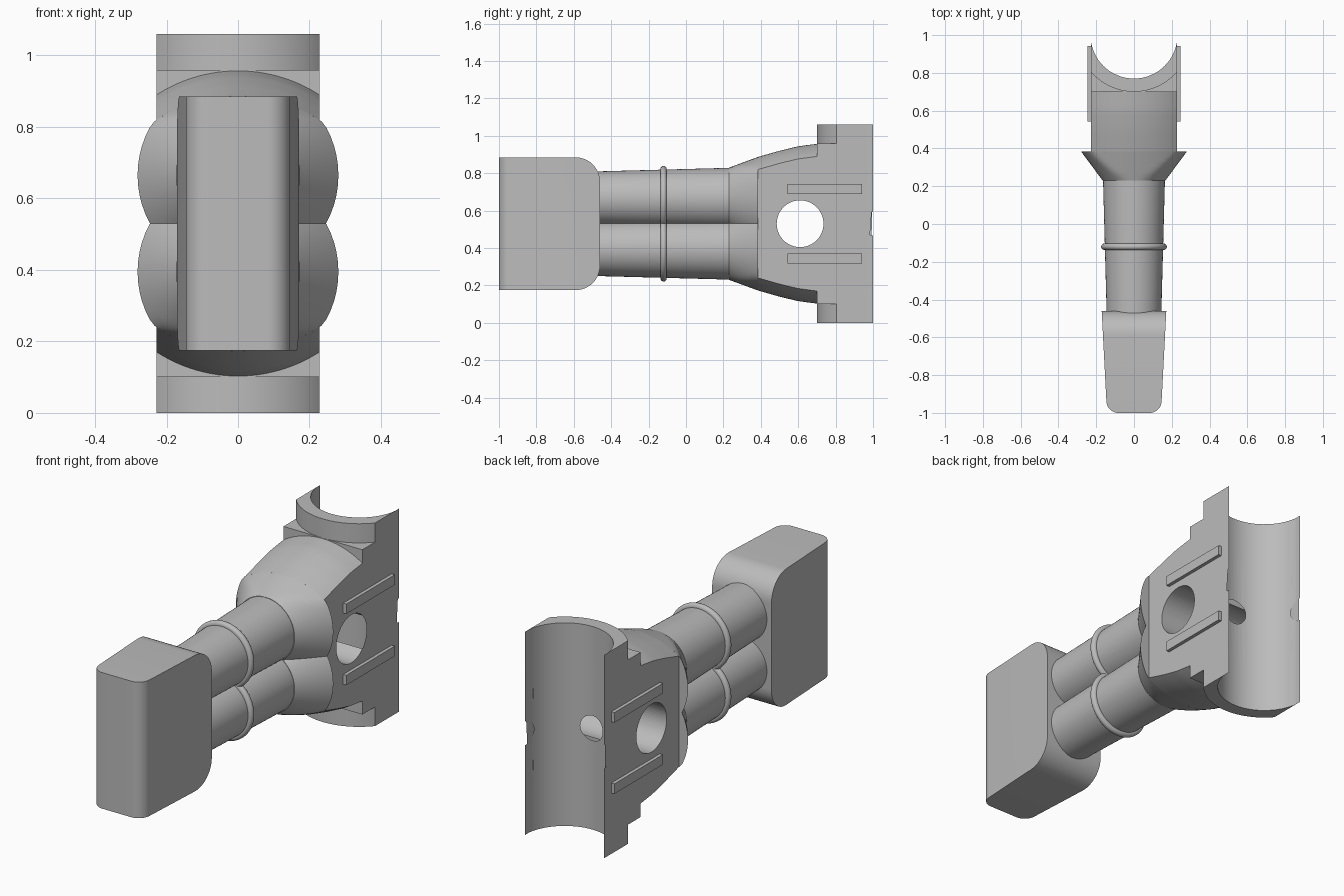
import bpy, bmesh, math
from mathutils import Matrix

if "Cube" in bpy.data.objects:
    bpy.data.objects.remove(bpy.data.objects["Cube"], do_unlink=True)

grey = bpy.data.materials.new("plain grey")
grey.use_nodes = True
COLOUR = (0.5, 0.5, 0.5, 1)
grey.diffuse_color = COLOUR
grey.node_tree.nodes["Principled BSDF"].inputs["Base Color"].default_value = COLOUR

MID = 0.53           # height of the symmetry plane
HALF = 0.228         # half width of the saddle
TUBE = 0.135         # tube axis offset from the symmetry plane
BORE, OUTER = 0.23, 0.3
SEG = 64


def finish(name, bm, smooth=True):
    bmesh.ops.recalc_face_normals(bm, faces=bm.faces)
    mesh = bpy.data.meshes.new(name)
    bm.to_mesh(mesh)
    bm.free()
    mesh.materials.append(grey)
    ob = bpy.data.objects.new(name, mesh)
    bpy.context.collection.objects.link(ob)
    if smooth:
        shade(ob)
    return ob


def shade(ob):
    bpy.ops.object.select_all(action="DESELECT")
    ob.select_set(True)
    bpy.context.view_layer.objects.active = ob
    bpy.ops.object.shade_smooth_by_angle(angle=math.radians(28))


def loft(name, rings):
    """Skin a list of equal-length closed rings and cap both ends."""
    bm = bmesh.new()
    rows = [[bm.verts.new(p) for p in ring] for ring in rings]
    n = len(rows[0])
    for a, b in zip(rows, rows[1:]):
        for i in range(n):
            j = (i + 1) % n
            bm.faces.new((a[i], a[j], b[j], b[i]))
    bm.faces.new(rows[0])
    bm.faces.new(rows[-1])
    return finish(name, bm)


def cylinder(name, radius, length, axis, centre):
    bm = bmesh.new()
    turn = Matrix.Rotation(math.pi / 2, 4, "Y" if axis == "X" else "X")
    bmesh.ops.create_cone(bm, cap_ends=True, segments=SEG, radius1=radius, radius2=radius,
                          depth=length, matrix=Matrix.Translation(centre) @ turn)
    return finish(name, bm, False)


def cut(ob, *cutters):
    for cutter in cutters:
        mod = ob.modifiers.new("cut", "BOOLEAN")
        mod.operation, mod.solver, mod.object = "DIFFERENCE", "EXACT", cutter
        bpy.ops.object.select_all(action="DESELECT")
        bpy.context.view_layer.objects.active = ob
        ob.select_set(True)
        bpy.ops.object.modifier_apply(modifier=mod.name)
    shade(ob)


def arc(radius, count=32):
    """Points on a circle about the bore axis, from -x to +x, facing the front."""
    return [(x, 1 - math.sqrt(radius ** 2 - x * x))
            for x in (-HALF * math.cos(math.pi * i / count) for i in range(count + 1))]


def prism(name, outline, low, high):
    return loft(name, [[(x, y, z) for x, y in outline] for z in (low, high)])


# Crowned top of the neck: height along y, falling away to the sides
CROWN = [(0.23, 0.83), (0.385, 0.887), (0.5, 0.92), (0.6, 0.944), (0.7, 0.957)]


def crown(x, y):
    for (y0, z0), (y1, z1) in zip(CROWN, CROWN[1:]):
        if y <= y1 + 1e-6:
            break
    top = z0 + (z1 - z0) * (y - y0) / (y1 - y0) - MID
    return top - 0.42 + math.sqrt(0.42 ** 2 - x * x)


# Handle pad: tapered box with rounded front and rear edges
bm = bmesh.new()
bmesh.ops.create_cube(bm, size=1)
for v in bm.verts:
    back = v.co.y > 0
    v.co = (math.copysign(0.171 if back else 0.143, v.co.x),
            -0.46 if back else -1, MID + math.copysign(0.355, v.co.z))


def round_edges(bm, rule, amount):
    edges = [e for e in bm.edges if rule(*(v.co for v in e.verts))]
    bmesh.ops.bevel(bm, geom=edges, offset=amount, segments=12, profile=0.5,
                    affect="EDGES", offset_type="OFFSET")


round_edges(bm, lambda a, b: a.y < -0.99 and b.y < -0.99 and abs(a.z - b.z) > 0.1, 0.06)
round_edges(bm, lambda a, b: a.y > -0.47 and b.y > -0.47 and abs(a.x - b.x) > 0.1, 0.13)
finish("handle_pad", bm)

# Twin tubes with bead rings and flared sockets
ANGLES = [2 * math.pi * i / SEG for i in range(SEG)]
for side, label in ((1, "upper"), (-1, "lower")):
    axis_z = MID + side * TUBE
    loft(label + "_tube", [[(r * math.cos(a), y, axis_z + r * math.sin(a)) for a in ANGLES]
                           for y, r in ((-0.5, 0.144), (0.24, 0.164))])
    # bead ring
    profile = [(0.157 + 0.017 * math.cos(t), -0.12 + 0.017 * math.sin(t))
               for t in (math.pi * (i / 10 - 0.5) for i in range(11))]
    loft(label + "_bead_ring", [[(r * math.cos(a), y, axis_z + r * math.sin(a)) for a in ANGLES]
                                for r, y in profile])
    # flare, trimmed to the crown of the neck
    rings = []
    for i in range(7):
        y, r = 0.23 + 0.155 * i / 6, 0.166 + 0.115 * i / 6
        ring = []
        for a in ANGLES:
            x = r * math.cos(a)
            up = TUBE + r * math.sin(a)
            ring.append((x, y, MID + side * min(up, crown(x, y))))
        rings.append(ring)
    loft(label + "_flare", rings)

# Neck: flat sides, crowned top and bottom
xs = [HALF * (i / 12 - 1) for i in range(25)]
rings = []
for i in range(13):
    y = 0.384 + 0.316 * i / 12
    rings.append([(x, y, MID + crown(x, y)) for x in xs]
                 + [(x, y, MID - crown(x, y)) for x in reversed(xs)])
neck = loft("neck", rings)

# Saddle block and the curved collars above and below it
bore = arc(BORE) + [(HALF, 1)]
bore = [(-HALF, 1)] + bore
saddle = prism("saddle_block", bore + [(HALF, 0.7), (-HALF, 0.7)], 0.1, 0.96)
collar = bore + list(reversed(arc(OUTER)))
prism("upper_collar", collar, 0.96, 1.06)
prism("lower_collar", collar, 0, 0.1)

# Cross hole, rear notches and the drilled hole into the bore
cross = cylinder("cross_cutter", 0.125, 1, "X", (0, 0.61, MID))
notch = cylinder("notch_cutter", 0.062, 1, "X", (0, 1, MID))
drill = cylinder("drill_cutter", 0.065, 0.24, "Y", (0, 0.73, MID))
cut(neck, cross)
cut(saddle, cross, notch, drill)
for cutter in (cross, notch, drill):
    bpy.data.objects.remove(cutter, do_unlink=True)

# Raised side ribs
for sx, side in ((-1, "right"), (1, "left")):
    for sz, level in ((-1, "lower"), (1, "upper")):
        bm = bmesh.new()
        bmesh.ops.create_cube(bm, size=1, matrix=Matrix.Translation(
            (sx * 0.234, 0.742, MID + sz * 0.186)) @ Matrix.Diagonal((0.024, 0.4, 0.052, 1)))
        finish(f"{side}_{level}_rib", bm, False)
